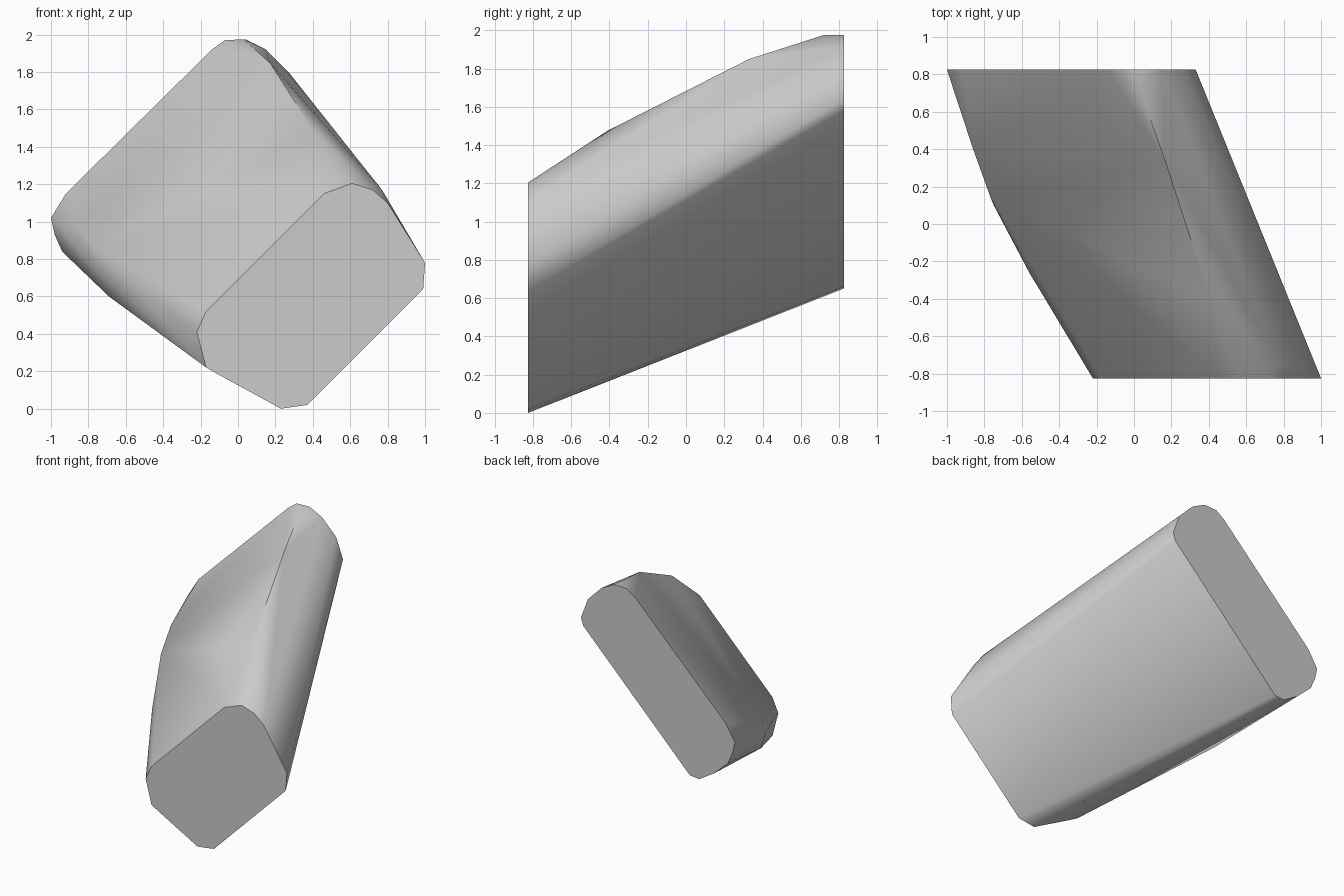
import bpy, bmesh, math

cube = bpy.data.objects.get("Cube")
if cube:
    bpy.data.objects.remove(cube)

HALF_DEPTH = 0.825

# Rounded end outlines as (x, z)
front_outline = [(-.22, .41), (-.17, .52), (.46, 1.15), (.61, 1.205), (.72, 1.17),
                 (.80, 1.10), (1, .78), (.99, .64), (.37, .02), (.23, 0),
                 (.18, .03), (-.1, .18), (-.17, .22)]
back_outline = [(-1, 1.02), (-.92, 1.15), (-.14, 1.92), (-.07, 1.97), (.04, 1.975),
                (.15, 1.92), (.27, 1.8), (.33, 1.64), (.31, 1.58), (-.61, .66),
                (-.69, .65), (-.82, .73), (-.94, .84), (-.98, .93)]
# Bulging shoulders between the ends as (x, y, z)
upper_shoulder = [(.77, -.74, 1.17), (.41, -.41, 1.475), (.17, .33, 1.85), (.03, .72, 1.975)]
lower_shoulder = [(-.86, .4, .97), (-.77, .15, .87), (-.56, -.26, .65),
                  (-.75, .1, .73), (-.69, .06, .6)]

# Convex slanted block joining both ends
bm = bmesh.new()
for x, z in front_outline:
    bm.verts.new((x, -HALF_DEPTH, z))
for x, z in back_outline:
    bm.verts.new((x, HALF_DEPTH, z))
for point in upper_shoulder + lower_shoulder:
    bm.verts.new(point)
bmesh.ops.convex_hull(bm, input=bm.verts)
unused = [v for v in bm.verts if not v.link_faces]
bmesh.ops.delete(bm, geom=unused, context='VERTS')
bmesh.ops.dissolve_limit(bm, angle_limit=math.radians(1), verts=bm.verts, edges=bm.edges)
bmesh.ops.recalc_face_normals(bm, faces=bm.faces)
mesh = bpy.data.meshes.new("slanted_block")
bm.to_mesh(mesh)
bm.free()

block = bpy.data.objects.new("slanted_block", mesh)
bpy.context.collection.objects.link(block)

# Plain grey surface
grey = bpy.data.materials.new("plain_grey")
grey.use_nodes = True
colour = (0.6, 0.6, 0.6, 1)
grey.diffuse_color = colour
grey.node_tree.nodes["Principled BSDF"].inputs["Base Color"].default_value = colour
mesh.materials.append(grey)

# Smooth sides with crisp end caps
bpy.context.view_layer.objects.active = block
block.select_set(True)
bpy.ops.object.shade_smooth_by_angle(angle=math.radians(47))
